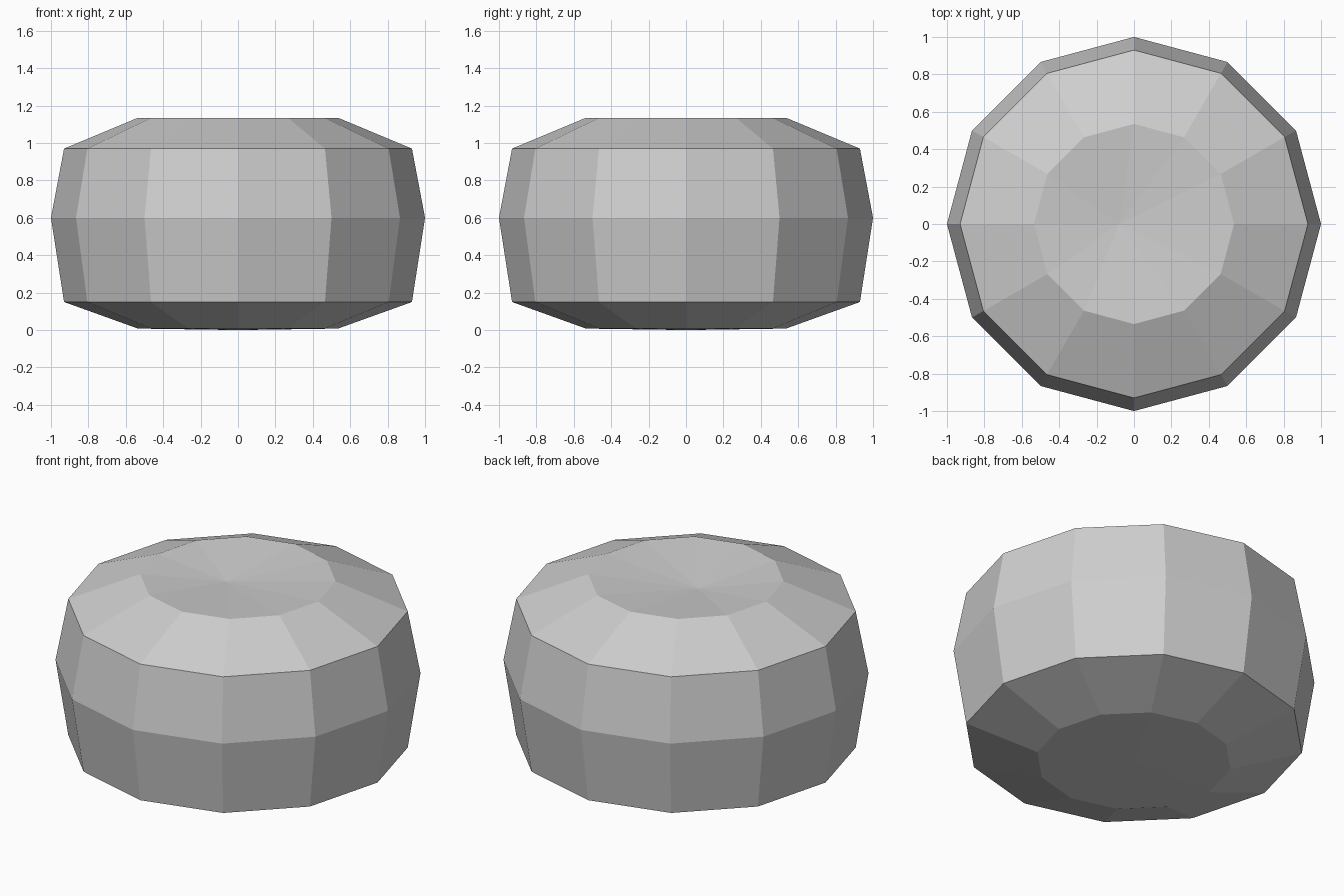
import bpy
import bmesh
from math import cos, sin, tau

cube = bpy.data.objects.get("Cube")
if cube:
    bpy.data.objects.remove(cube, do_unlink=True)

SIDES = 12

# Plain grey material
grey = bpy.data.materials.new("light_grey")
grey.use_nodes = True
colour = (0.62, 0.62, 0.62, 1.0)
grey.diffuse_color = colour
bsdf = next(n for n in grey.node_tree.nodes if n.type == 'BSDF_PRINCIPLED')
bsdf.inputs["Base Color"].default_value = colour
bsdf.inputs["Roughness"].default_value = 0.8

# Radius and height of each ring, from the base up
PROFILE = [(0.535, 0.008), (0.93, 0.15), (1.0, 0.6), (0.93, 0.97), (0.535, 1.135)]

bm = bmesh.new()


def ring(radius, z):
    return [bm.verts.new((radius * cos(tau * i / SIDES),
                          radius * sin(tau * i / SIDES), z)) for i in range(SIDES)]


def fan(verts, tip):
    centre = bm.verts.new(tip)
    for i in range(SIDES):
        bm.faces.new((verts[i], verts[(i + 1) % SIDES], centre))


# Faceted sides
rings = [ring(r, z) for r, z in PROFILE]
for low, high in zip(rings, rings[1:]):
    for i in range(SIDES):
        j = (i + 1) % SIDES
        bm.faces.new((low[i], low[j], high[j], high[i]))

# Dimpled top with an off-centre low point, and a nearly flat base
fan(rings[-1], (-0.08, 0, 1.09))
fan(rings[0], (0, 0, 0))
bmesh.ops.recalc_face_normals(bm, faces=bm.faces[:])

mesh = bpy.data.meshes.new("rounded_body")
bm.to_mesh(mesh)
bm.free()
mesh.materials.append(grey)
body = bpy.data.objects.new("rounded_body", mesh)
bpy.context.collection.objects.link(body)
